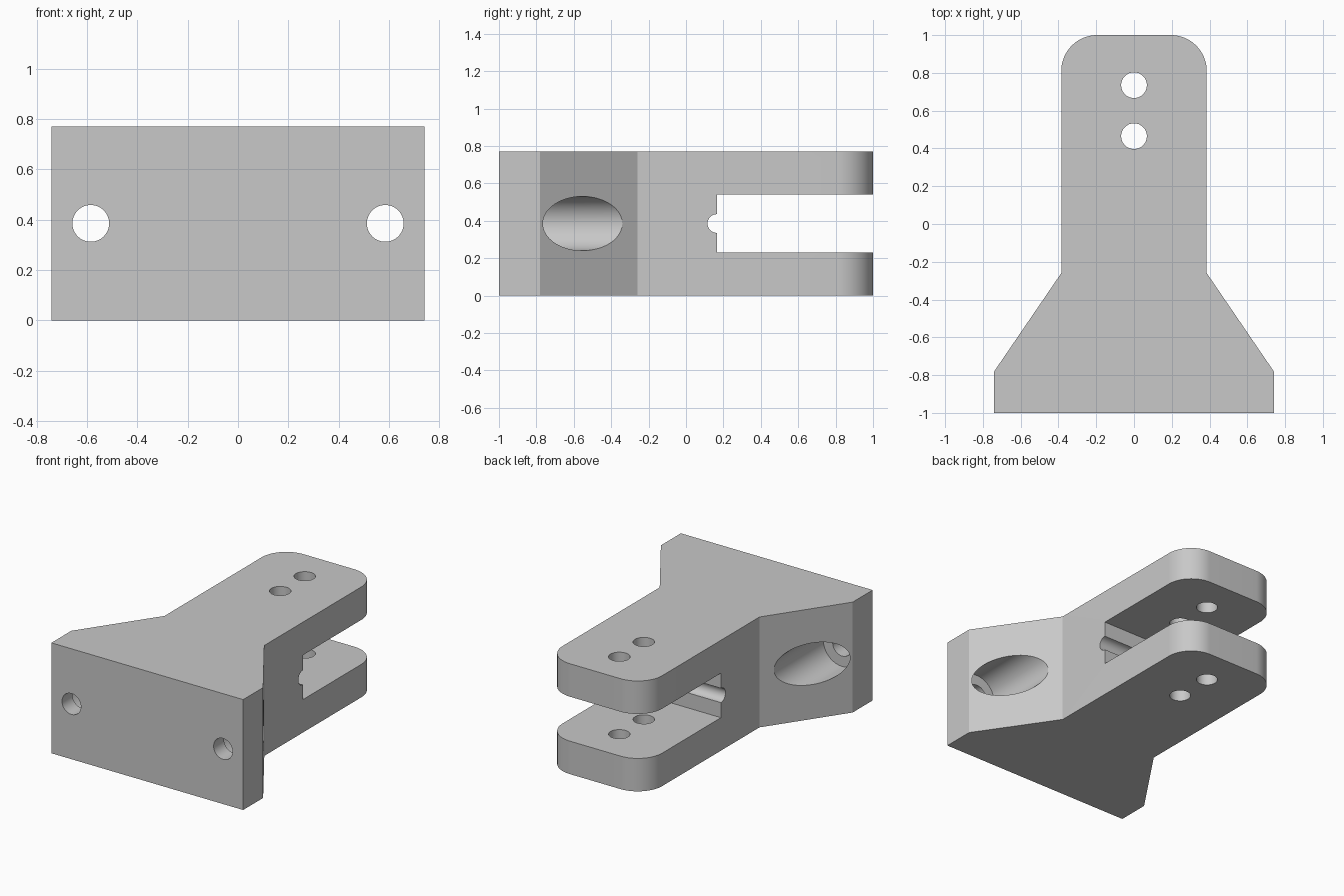
import bpy
import bmesh
import math
from mathutils import Matrix, Vector

cube = bpy.data.objects.get("Cube")
if cube:
    bpy.data.objects.remove(cube, do_unlink=True)

HEIGHT = 0.77
MID = HEIGHT / 2
ARM = 0.385       # half width of the arm
BASE = 0.74       # half width of the mounting plate
CORNER = 0.19     # radius of the arm's end corners

grey = bpy.data.materials.new("plain grey")
grey.use_nodes = True
grey.diffuse_color = (0.58, 0.58, 0.58, 1)
grey.node_tree.nodes["Principled BSDF"].inputs["Base Color"].default_value = grey.diffuse_color


def add_object(name, bm):
    mesh = bpy.data.meshes.new(name)
    bm.to_mesh(mesh)
    bm.free()
    mesh.materials.append(grey)
    obj = bpy.data.objects.new(name, mesh)
    bpy.context.collection.objects.link(obj)
    return obj


def cylinder(name, radius, start, end, segments=64):
    start, end = Vector(start), Vector(end)
    axis = end - start
    turn = axis.to_track_quat("Z", "Y").to_matrix().to_4x4()
    bm = bmesh.new()
    bmesh.ops.create_cone(bm, cap_ends=True, segments=segments, radius1=radius,
                          radius2=radius, depth=axis.length,
                          matrix=Matrix.Translation((start + end) / 2) @ turn)
    return add_object(name, bm)


def box(name, low, high):
    low, high = Vector(low), Vector(high)
    bm = bmesh.new()
    bmesh.ops.create_cube(bm, size=1, matrix=Matrix.Translation((low + high) / 2)
                          @ Matrix.Diagonal((*(high - low), 1)))
    return add_object(name, bm)


# Bracket body: mirrored outline, extruded upward
half = [(BASE, -1), (BASE, -0.78), (ARM, -0.26)]
for i in range(21):
    a = math.pi / 2 * i / 20
    half.append((ARM - CORNER + CORNER * math.cos(a), 1 - CORNER + CORNER * math.sin(a)))
outline = half + [(-x, y) for x, y in reversed(half)]

bm = bmesh.new()
face = bm.faces.new([bm.verts.new((x, y, 0)) for x, y in outline])
top = bmesh.ops.extrude_face_region(bm, geom=[face])["geom"]
bmesh.ops.translate(bm, vec=(0, 0, HEIGHT),
                    verts=[v for v in top if isinstance(v, bmesh.types.BMVert)])
bmesh.ops.recalc_face_normals(bm, faces=bm.faces)
body = add_object("bracket_body", bm)

# Fork slot with a round relief groove at its root
cutters = [
    box("slot_cutter", (-1, 0.165, 0.23), (1, 1.2, 0.54)),
    cylinder("groove_cutter", 0.05, (-1, 0.165, MID), (1, 0.165, MID), 48),
]

# Pin holes through both fork arms
for y in (0.465, 0.735):
    cutters.append(cylinder("pin_hole_cutter", 0.068, (0, y, -0.2), (0, y, 1)))

# Mounting holes, counterbored from the sloping sides
for x in (-0.585, 0.585):
    cutters.append(cylinder("bolt_hole_cutter", 0.073, (x, -1.2, MID), (x, -0.5, MID)))
    cutters.append(cylinder("counterbore_cutter", 0.145, (x, -0.885, MID), (x, 0.1, MID)))

# Cut everything out of the body
bpy.ops.object.select_all(action="DESELECT")
body.select_set(True)
bpy.context.view_layer.objects.active = body
for cutter in cutters:
    cutter.hide_render = True
    cut = body.modifiers.new("cut", "BOOLEAN")
    cut.operation = "DIFFERENCE"
    cut.solver = "EXACT"
    cut.object = cutter
    bpy.ops.object.modifier_apply(modifier=cut.name)
    bpy.data.objects.remove(cutter, do_unlink=True)

bpy.ops.object.shade_smooth_by_angle(angle=math.radians(25))
